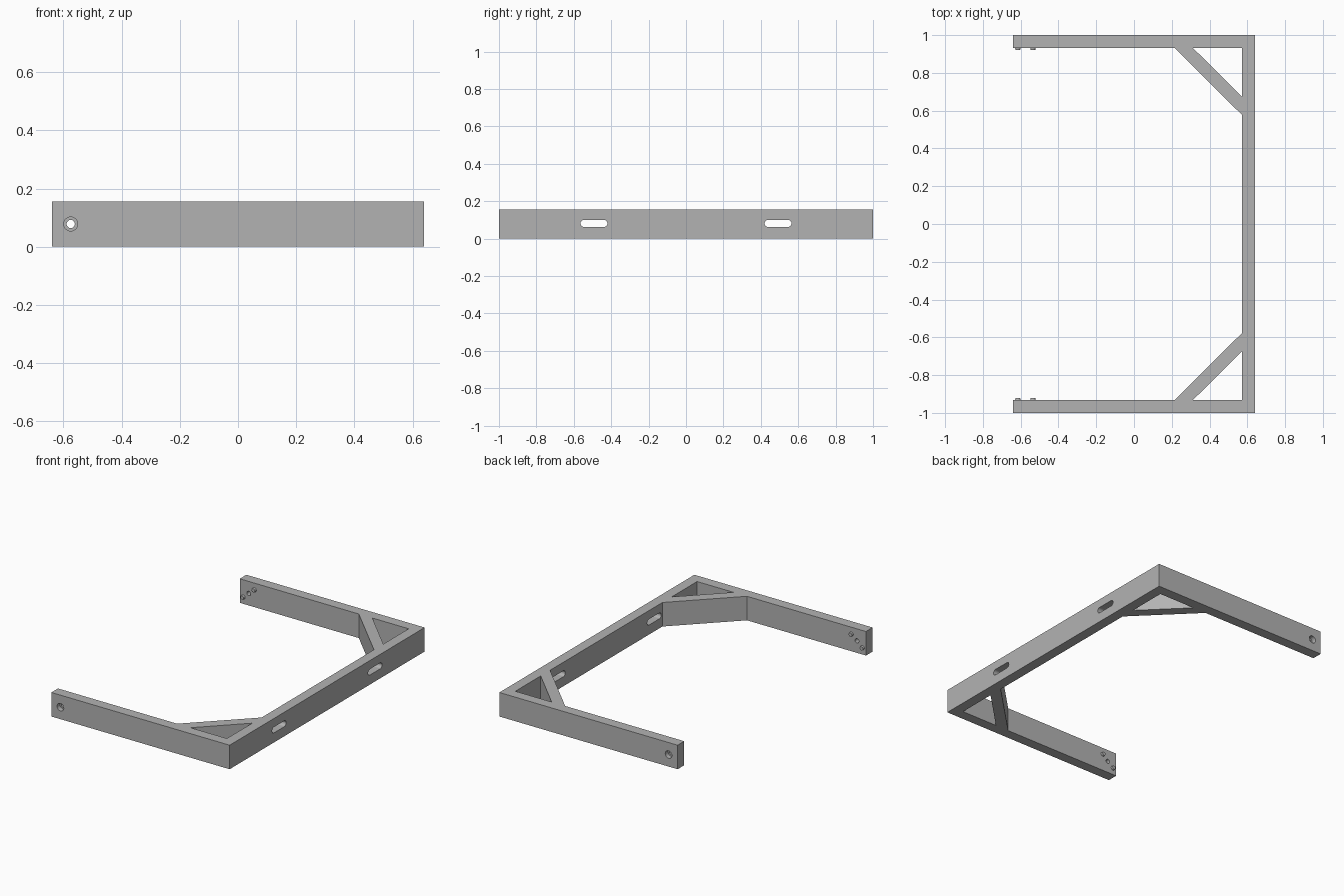
import bpy, bmesh
from math import pi, radians
from mathutils import Matrix, Vector

cube = bpy.data.objects.get("Cube")
if cube:
    bpy.data.objects.remove(cube, do_unlink=True)

HEIGHT = 0.156
MID = HEIGHT / 2
HALF_X, HALF_Y = 0.64, 1.0
IN_X, IN_Y = 0.573, 0.932      # inner faces of the rail and arms
HOLE_X = -0.575

grey = bpy.data.materials.new("satin_grey")
grey.use_nodes = True
colour = (0.45, 0.45, 0.45, 1)
grey.diffuse_color = colour
grey.node_tree.nodes["Principled BSDF"].inputs["Base Color"].default_value = colour


def make_object(name, bm):
    bmesh.ops.recalc_face_normals(bm, faces=bm.faces)
    mesh = bpy.data.meshes.new(name)
    bm.to_mesh(mesh)
    bm.free()
    mesh.materials.append(grey)
    obj = bpy.data.objects.new(name, mesh)
    bpy.context.collection.objects.link(obj)
    return obj


def prism(name, points, z0, z1):
    """Extrude a plan outline from z0 to z1."""
    bm = bmesh.new()
    face = bm.faces.new([bm.verts.new((x, y, z0)) for x, y in points])
    ext = bmesh.ops.extrude_face_region(bm, geom=[face])
    verts = [v for v in ext["geom"] if isinstance(v, bmesh.types.BMVert)]
    bmesh.ops.translate(bm, verts=verts, vec=(0, 0, z1 - z0))
    return make_object(name, bm)


def cylinder(name, x, y, z, r1, r2, depth, axis="X"):
    """Cylinder or taper lying along y (turned about X) or x (about Y)."""
    bm = bmesh.new()
    matrix = Matrix.Translation((x, y, z)) @ Matrix.Rotation(pi / 2, 4, axis)
    bmesh.ops.create_cone(bm, cap_ends=True, segments=32, radius1=r1,
                          radius2=r2, depth=depth, matrix=matrix)
    return make_object(name, bm)


def slot(name, y, half_length, radius):
    """Round-ended bar along x: the hull of two cylinders."""
    bm = bmesh.new()
    for side in (-1, 1):
        place = Matrix.Translation((HALF_X, y + side * (half_length - radius), MID + 0.003))
        bmesh.ops.create_cone(bm, cap_ends=True, segments=32, radius1=radius,
                              radius2=radius, depth=0.4,
                              matrix=place @ Matrix.Rotation(pi / 2, 4, "Y"))
    bmesh.ops.delete(bm, geom=list(bm.faces), context="FACES_ONLY")
    hull = bmesh.ops.convex_hull(bm, input=list(bm.verts))
    loose = [e for e in bm.edges if not e.link_faces]
    bmesh.ops.delete(bm, geom=loose, context="EDGES")
    bmesh.ops.dissolve_limit(bm, angle_limit=radians(1), verts=bm.verts, edges=bm.edges)
    return make_object(name, bm)


def cut(target, cutter):
    mod = target.modifiers.new("cut", "BOOLEAN")
    mod.operation = "DIFFERENCE"
    mod.solver = "EXACT"
    mod.object = cutter
    bpy.context.view_layer.objects.active = target
    bpy.ops.object.modifier_apply(modifier=mod.name)
    bpy.data.objects.remove(cutter, do_unlink=True)


# Three-sided frame with the outer edge of both corner braces
half = [(-HALF_X, HALF_Y), (-HALF_X, IN_Y), (0.215, IN_Y), (IN_X, 0.576)]
outline = [(HALF_X, HALF_Y)] + half
outline += [(x, -y) for x, y in reversed(outline)]
frame = prism("bracket_frame", outline, 0, HEIGHT)

for side in (-1, 1):
    # Triangular opening behind the brace
    triangle = [(0.312, side * IN_Y), (IN_X, side * IN_Y), (IN_X, side * 0.672)]
    cut(frame, prism("brace_cutter", triangle, -0.1, HEIGHT + 0.1))
    # Slot through the rail
    cut(frame, slot("slot_cutter", side * 0.492, 0.072, 0.019))
    # Screw hole with a wider recess on the outside
    cut(frame, cylinder("hole_cutter", HOLE_X, side * 0.97, MID, 0.014, 0.014, 0.3))
    cut(frame, cylinder("recess_cutter", HOLE_X, side * HALF_Y, MID, 0.024, 0.024, 0.06))

# Locating pegs on the inner faces of the arms, set diagonally around the hole
for side, label in ((-1, "front"), (1, "back")):
    for step, place in ((-1, "lower"), (1, "upper")):
        tip, root = 0.012, 0.016
        r1, r2 = (tip, root) if side < 0 else (root, tip)
        # The cone's far end points to -y once turned
        r1, r2 = r2, r1
        if side < 0:
            r1, r2 = tip, root
            r1, r2 = r2, r1
            turn = -1
        else:
            r1, r2, turn = root, tip, 1
        peg = cylinder(f"{label}_{place}_peg", 0, 0, 0, r1, r2, 0.024)
        if turn < 0:
            peg.data.transform(Matrix.Rotation(pi, 4, "Z"))
        peg.data.transform(Matrix.Translation(
            (HOLE_X + step * 0.04, side * IN_Y, MID + step * 0.034)))

# Smooth the round walls and keep every real edge crisp
for obj in bpy.context.scene.objects:
    obj.select_set(obj.type == "MESH")
bpy.context.view_layer.objects.active = frame
bpy.ops.object.shade_smooth_by_angle(angle=radians(30))
